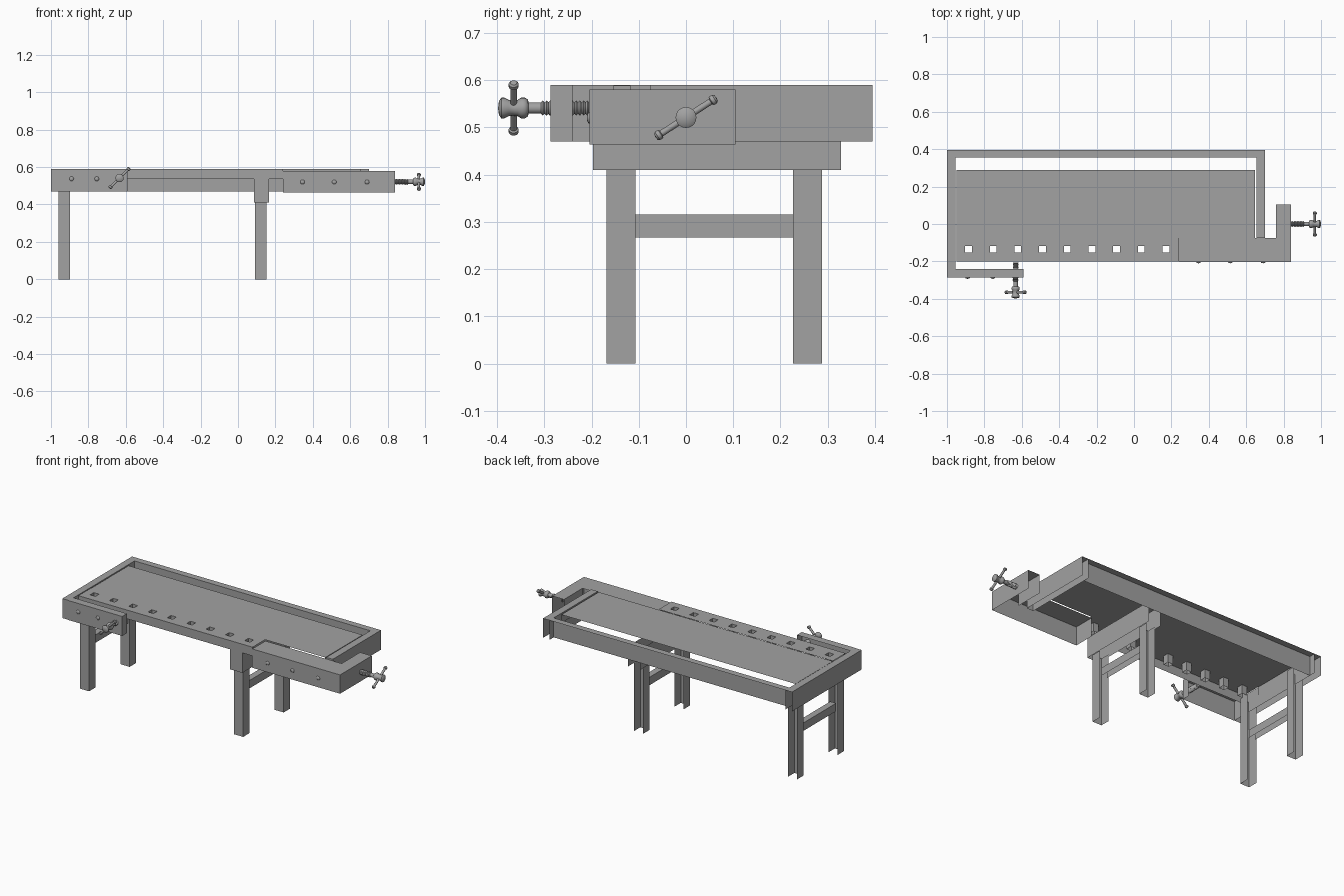
import bpy, bmesh, math
from mathutils import Matrix, Vector

if "Cube" in bpy.data.objects:
    bpy.data.objects.remove(bpy.data.objects["Cube"])

GREY = (0.36, 0.36, 0.36, 1)
grey = bpy.data.materials.new("plain grey")
grey.use_nodes = True
grey.diffuse_color = GREY
grey.node_tree.nodes["Principled BSDF"].inputs["Base Color"].default_value = GREY


def finish(name, bm, smooth=False):
    bmesh.ops.remove_doubles(bm, verts=bm.verts, dist=0.0001)
    mesh = bpy.data.meshes.new(name)
    bm.to_mesh(mesh)
    bm.free()
    mesh.materials.append(grey)
    obj = bpy.data.objects.new(name, mesh)
    bpy.context.collection.objects.link(obj)
    if smooth:
        bpy.ops.object.select_all(action='DESELECT')
        obj.select_set(True)
        bpy.context.view_layer.objects.active = obj
        bpy.ops.object.shade_smooth_by_angle(angle=math.radians(40))
    return obj


def add_box(bm, x, y, z, skip):
    """Box between ranges, leaving out the sides listed in skip, such as '+y -z'."""
    size = Vector((x[1] - x[0], y[1] - y[0], z[1] - z[0]))
    mid = Vector((sum(x), sum(y), sum(z))) / 2
    verts = bmesh.ops.create_cube(
        bm, size=1, matrix=Matrix.Translation(mid) @ Matrix.Diagonal((*size, 1)))["verts"]
    faces = {f for v in verts for f in v.link_faces}
    drop = []
    for f in faces:
        f.normal_update()
        axis = max(range(3), key=lambda i: abs(f.normal[i]))
        if ("+" if f.normal[axis] > 0 else "-") + "xyz"[axis] in skip:
            drop.append(f)
    bmesh.ops.delete(bm, geom=drop, context='FACES')


def board(name, x, y, z, skip="+y -z"):
    bm = bmesh.new()
    add_box(bm, x, y, z, skip)
    return finish(name, bm)


def lathe(bm, profile, matrix, steps=20):
    """Spin (radius, height) points around local z."""
    verts = [bm.verts.new((r, 0, h)) for r, h in profile]
    edges = [bm.edges.new(pair) for pair in zip(verts, verts[1:])]
    made = bmesh.ops.spin(bm, geom=verts + edges, cent=(0, 0, 0), axis=(0, 0, 1),
                          angle=math.tau, steps=steps, use_duplicate=False)
    done = set(verts)
    for v in verts:
        stack = [v]
        while stack:
            for e in stack.pop().link_edges:
                for w in e.verts:
                    if w not in done:
                        done.add(w)
                        stack.append(w)
    bmesh.ops.transform(bm, matrix=matrix, verts=list(done))
    bmesh.ops.remove_doubles(bm, verts=list(done), dist=0.0001)
    bmesh.ops.recalc_face_normals(bm, faces=bm.faces)


# Tray frame
TOP, LOW = 0.59, 0.47
board("left_end_board", (-1, -0.955), (-0.285, 0.395), (LOW, TOP))
board("right_end_board", (0.655, 0.7), (-0.075, 0.395), (LOW, TOP))
board("back_rail", (-0.955, 0.655), (0.355, 0.395), (LOW, TOP), "+y -z -x +x")

# Worktop panel
board("worktop", (-0.95, 0.648), (-0.075, 0.29), (0.535, 0.587), "+y -y -z")

# Front strip with square dog holes
HOLE, COUNT, STRIP_Y = 0.018, 9, (-0.2, -0.153, -0.117, -0.075)
centres = [-0.885 + 0.132 * i for i in range(COUNT)]
cuts = [-0.95] + [c + s * HOLE for c in centres for s in (-1, 1)] + [0.24]
bm = bmesh.new()
for i, x in enumerate(zip(cuts, cuts[1:])):
    for j, y in enumerate(zip(STRIP_Y, STRIP_Y[1:])):
        if i % 2 and j == 1:
            add_box(bm, x, y, (0.535, 0.589), "+z -z")
        else:
            skip = "-x +x +y -z" + ("" if j == 0 else " -y")
            add_box(bm, x, y, (0.535, 0.589), skip)
finish("dog_hole_strip", bm)

# Trestle legs, stretchers and cross beam
for side, x, height in (("left", -0.93, 0.535), ("right", 0.122, 0.42)):
    for place, y in (("front", (-0.168, -0.107)), ("back", (0.227, 0.288))):
        board(f"{side}_{place}_leg", (x - 0.031, x + 0.031), y, (0, height), "+y +z -z")
    board(f"{side}_stretcher", (x - 0.02, x + 0.02), (-0.107, 0.227), (0.267, 0.316),
          "+y -y -z")
board("cross_beam", (0.085, 0.167), (-0.197, 0.328), (0.41, 0.535), "+y +z -z")

# Vise jaws
board("front_vise_jaw", (-0.955, -0.59), (-0.287, -0.24), (LOW, TOP), "+y -z -x")
board("end_vise_jaw", (0.24, 0.84), (-0.204, -0.075), (0.464, 0.58))
board("end_vise_block", (0.76, 0.84), (-0.075, 0.105), (0.464, 0.58), "+y -y -z")

# Bolt heads on the jaws
bolts = [(x, -0.287, 0.537) for x in (-0.89, -0.755)]
bolts += [(x, -0.204, 0.52) for x in (0.345, 0.515, 0.69)]
dome = [(0.012 * math.cos(a), 0.006 * math.sin(a))
        for a in [math.pi / 2 * k / 4 for k in range(5)]]
for n, spot in enumerate(bolts):
    bm = bmesh.new()
    lathe(bm, dome, Matrix.Translation(spot) @ Matrix.Rotation(math.pi / 2, 4, 'X'), 16)
    finish(f"bolt_head_{n + 1}", bm, True)


def vise_screw(name, base, turn, length, tilt):
    """Threaded rod along local z with a waisted hub and a tilted cross bar."""
    place = Matrix.Translation(base) @ turn
    bm = bmesh.new()
    ridges = round(length / 0.008)
    thread = []
    for k in range(ridges):
        h = length * k / ridges
        thread += [(0.012, h), (0.016, h + length / ridges / 2)]
    hub = [(0.012, 0), (0.012, 0.026), (0.018, 0.028), (0.022, 0.034), (0.022, 0.042),
           (0.017, 0.05), (0.016, 0.06), (0.017, 0.068), (0.022, 0.078), (0.022, 0.084),
           (0.015, 0.089), (0, 0.091)]
    lathe(bm, thread + [(r, length + h) for r, h in hub], place)
    finish(name + "_screw", bm, True)

    bm = bmesh.new()
    half = [(0.007, 0), (0.007, 0.062), (0.0105, 0.064), (0.0105, 0.072),
            (0.007, 0.076), (0, 0.077)]
    bar = [(r, -h) for r, h in reversed(half)] + half[1:]
    across = Matrix.Translation((0, 0, length + 0.058)) @ Matrix.Rotation(tilt, 4, 'Z')
    lathe(bm, bar, place @ across @ Matrix.Rotation(math.pi / 2, 4, 'Y'), 14)
    finish(name + "_handle", bm, True)


vise_screw("front_vise", (-0.633, -0.205, 0.541),
           Matrix.Rotation(math.pi / 2, 4, 'X'), 0.102, math.radians(45))
# Local x runs along +y and local y runs up
vise_screw("end_vise", (0.835, 0, 0.521),
           Matrix(((0, 0, 1, 0), (1, 0, 0, 0), (0, 1, 0, 0), (0, 0, 0, 1))), 0.074,
           math.radians(33))
